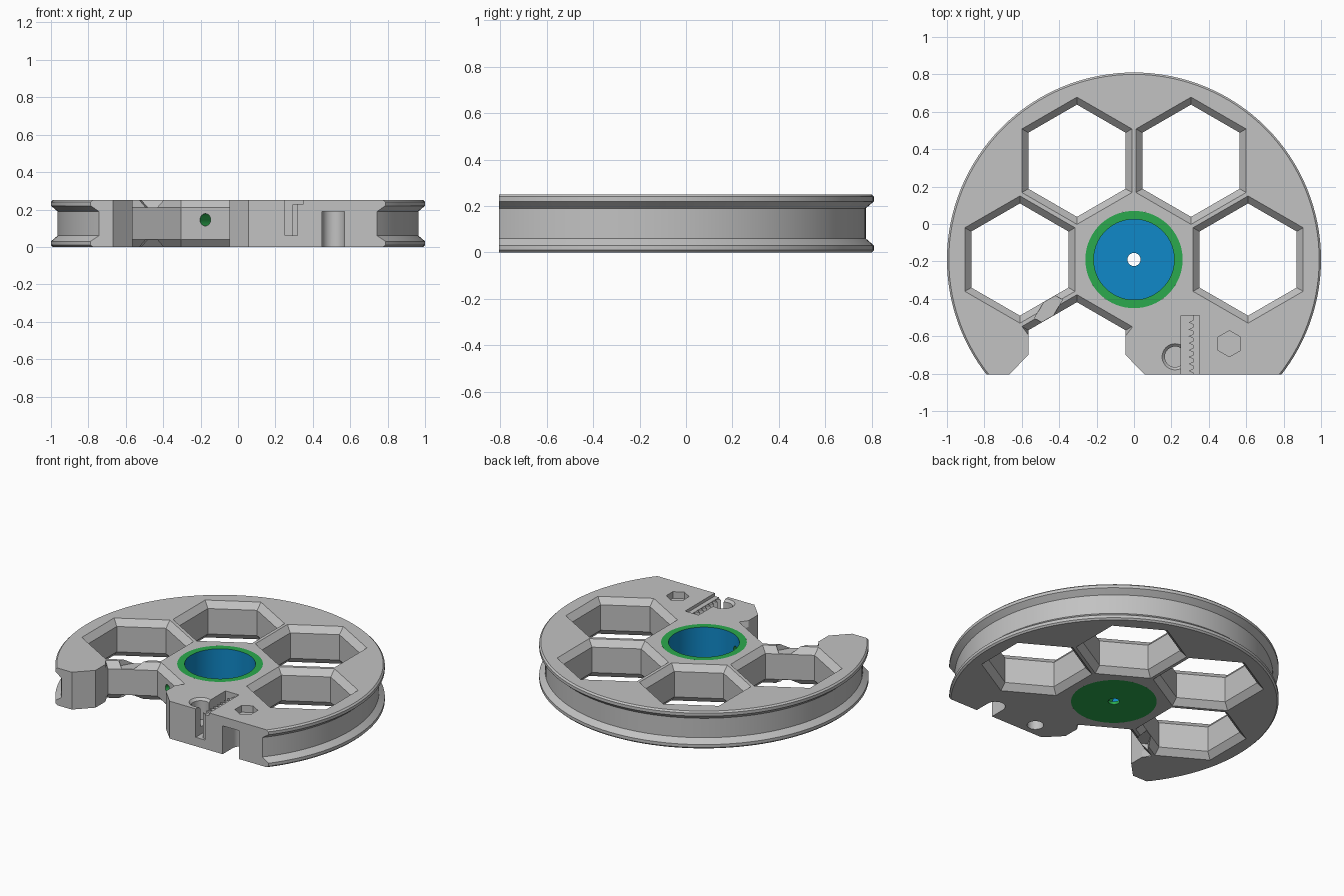
import bpy, bmesh, math
from mathutils import Matrix

if "Cube" in bpy.data.objects:
    bpy.data.objects.remove(bpy.data.objects["Cube"])

H, CY, FRONT = 0.25, -0.19, -0.805   # height, hub centre y, front cut


def material(name, rgb):
    m = bpy.data.materials.new(name)
    m.diffuse_color = (*rgb, 1)
    m.use_nodes = True
    m.node_tree.nodes["Principled BSDF"].inputs["Base Color"].default_value = m.diffuse_color
    return m


GREY = material("light grey", (0.54, 0.54, 0.54))
GREEN = material("green", (0.024, 0.40, 0.075))
BLUE = material("blue", (0.005, 0.25, 0.58))


def finish(name, bm, mat=GREY):
    bmesh.ops.recalc_face_normals(bm, faces=bm.faces)
    me = bpy.data.meshes.new(name)
    bm.to_mesh(me)
    bm.free()
    me.materials.append(mat)
    ob = bpy.data.objects.new(name, me)
    bpy.context.collection.objects.link(ob)
    return ob


def loft(name, rings, mat=GREY):
    """Solid through rings of (z, [(x, y), ...])."""
    bm = bmesh.new()
    vs = [[bm.verts.new((x, y, z)) for x, y in pts] for z, pts in rings]
    n = len(vs[0])
    for a, b in zip(vs, vs[1:]):
        for i in range(n):
            j = (i + 1) % n
            bm.faces.new((a[i], a[j], b[j], b[i]))
    bm.faces.new(vs[0])
    bm.faces.new(vs[-1])
    return finish(name, bm, mat)


def revolve(name, profile, mat, seg=128):
    """Ring made by turning a closed (radius, z) profile round the hub."""
    bm = bmesh.new()
    rows = []
    for i in range(seg):
        a = 2 * math.pi * i / seg
        rows.append([bm.verts.new((r * math.cos(a), CY + r * math.sin(a), z)) for r, z in profile])
    n = len(profile)
    for i in range(seg):
        a, b = rows[i], rows[(i + 1) % seg]
        for k in range(n):
            m = (k + 1) % n
            bm.faces.new((a[k], b[k], b[m], a[m]))
    return finish(name, bm, mat)


def ngon(cx, cy, r, n, start=math.pi / 2):
    return [(cx + r * math.cos(start + 2 * math.pi * i / n),
             cy + r * math.sin(start + 2 * math.pi * i / n)) for i in range(n)]


def prism(pts, z0, z1, mat=GREY):
    return loft("cutter", [(z0, pts), (z1, pts)], mat)


def box(x0, x1, y0, y1, z0, z1):
    return prism([(x0, y0), (x1, y0), (x1, y1), (x0, y1)], z0, z1)


def cut(ob, cutter):
    mod = ob.modifiers.new("cut", 'BOOLEAN')
    mod.operation, mod.solver, mod.object = 'DIFFERENCE', 'EXACT', cutter
    mod.material_mode = 'TRANSFER'
    bpy.context.view_layer.objects.active = ob
    bpy.ops.object.modifier_apply(modifier=mod.name)
    bpy.data.objects.remove(cutter)


# Chamfered opening levels: (z, corner radius)
LEVELS = [(-0.01, 0.35), (0.04, 0.30), (H - 0.04, 0.30), (H + 0.01, 0.35)]

# Grooved wheel body
body = revolve("wheel_body", [
    (0.26, 0), (0.99, 0), (1.0, 0.01), (1.0, 0.03), (0.965, 0.06),
    (0.965, 0.19), (1.0, 0.22), (1.0, 0.24), (0.99, H), (0.26, H)], GREY)
cut(body, box(-1.2, 1.2, -1.5, FRONT, -0.1, 0.4))

# Four closed hexagon openings
for deg in (0, 60, 120, 180):
    a = math.radians(deg)
    cx, cy = 0.61 * math.cos(a), CY + 0.61 * math.sin(a)
    cut(body, loft("cutter", [(z, ngon(cx, cy, r, 6)) for z, r in LEVELS]))

# Open hexagon with flared mouth
ox, oy = -0.305, CY - 0.528


def open_ring(r):
    w = r * math.cos(math.pi / 6)
    return [(ox, oy + r), (ox - w, oy + r / 2), (ox - 0.26, oy + 0.12),
            (ox + 0.26, oy + 0.12), (ox + w, oy + r / 2)]


cut(body, loft("cutter", [(z, open_ring(r)) for z, r in LEVELS]))
cut(body, prism([(ox - 0.26, oy + 0.145), (ox - 0.26, -0.70), (ox - 0.455, -0.90),
                 (ox + 0.455, -0.90), (ox + 0.26, -0.70), (ox + 0.26, oy + 0.145)], -0.1, 0.4))

# Notches above and below the rib beside the open hexagon
for z0, z1 in ((-0.1, 0.038), (H - 0.038, 0.4)):
    notch = box(-0.04, 0.04, -0.08, 0.08, z0, z1)
    notch.data.transform(Matrix.Translation((-0.457, CY - 0.264, 0))
                         @ Matrix.Rotation(math.radians(-30), 4, 'Z'))
    cut(body, notch)

# Hexagon pocket on top and rounded slot below it
cut(body, prism(ngon(0.51, -0.64, 0.07, 6), 0.205, 0.4))
cut(body, prism([(0.45, -0.9), (0.57, -0.9)] + [
    (0.51 + 0.06 * math.cos(i * math.pi / 12), -0.70 + 0.06 * math.sin(i * math.pi / 12))
    for i in range(13)], -0.1, 0.19))

# Round pocket with a chamfered lip, and a round hole underneath
cut(body, loft("cutter", [(z, ngon(0.22, -0.71, r, 32)) for z, r in
                          ((0.11, 0.055), (0.235, 0.055), (0.26, 0.08))]))
cut(body, prism(ngon(0.18, -0.717, 0.05, 32), -0.1, 0.08))

# Clamp slot with a shallow side ledge
cut(body, box(0.25, 0.318, -0.9, -0.49, 0.06, 0.4))
cut(body, box(0.31, 0.35, -0.9, -0.49, 0.23, 0.4))

# Gripping teeth along the slot
for i in range(8):
    y = -0.785 + i * 0.037
    loft("slot_tooth", [(z, [(0.32, y - 0.013), (0.32, y + 0.013), (0.292, y)])
                        for z in (0.06, 0.228)])

# Hub cup: green shell, blue lining
hub = revolve("hub_cup", [(0.035, 0), (0.26, 0), (0.26, H), (0.215, H),
                          (0.215, 0.02), (0.035, 0.02)], GREEN, 96)
hub.data.materials.append(BLUE)
for p in hub.data.polygons:
    c = p.center
    if math.hypot(c.x, c.y - CY) < 0.22 and 0.015 < c.z < H - 0.01:
        p.material_index = 1

# Radial hole from the cup into the open hexagon
for ob in (body, hub):
    drill = prism(ngon(0, 0, 0.033, 24), 0.12, 0.5, GREEN)
    a = math.radians(240)
    drill.data.transform(Matrix.Translation((0, CY, 0.145)) @ Matrix.Rotation(a, 4, 'Z')
                         @ Matrix.Rotation(math.pi / 2, 4, 'Y'))
    cut(ob, drill)

# Smooth the round surfaces, keep edges crisp
for ob in (body, hub):
    bpy.ops.object.select_all(action='DESELECT')
    ob.select_set(True)
    bpy.context.view_layer.objects.active = ob
    bpy.ops.object.shade_smooth_by_angle(angle=math.radians(25))
